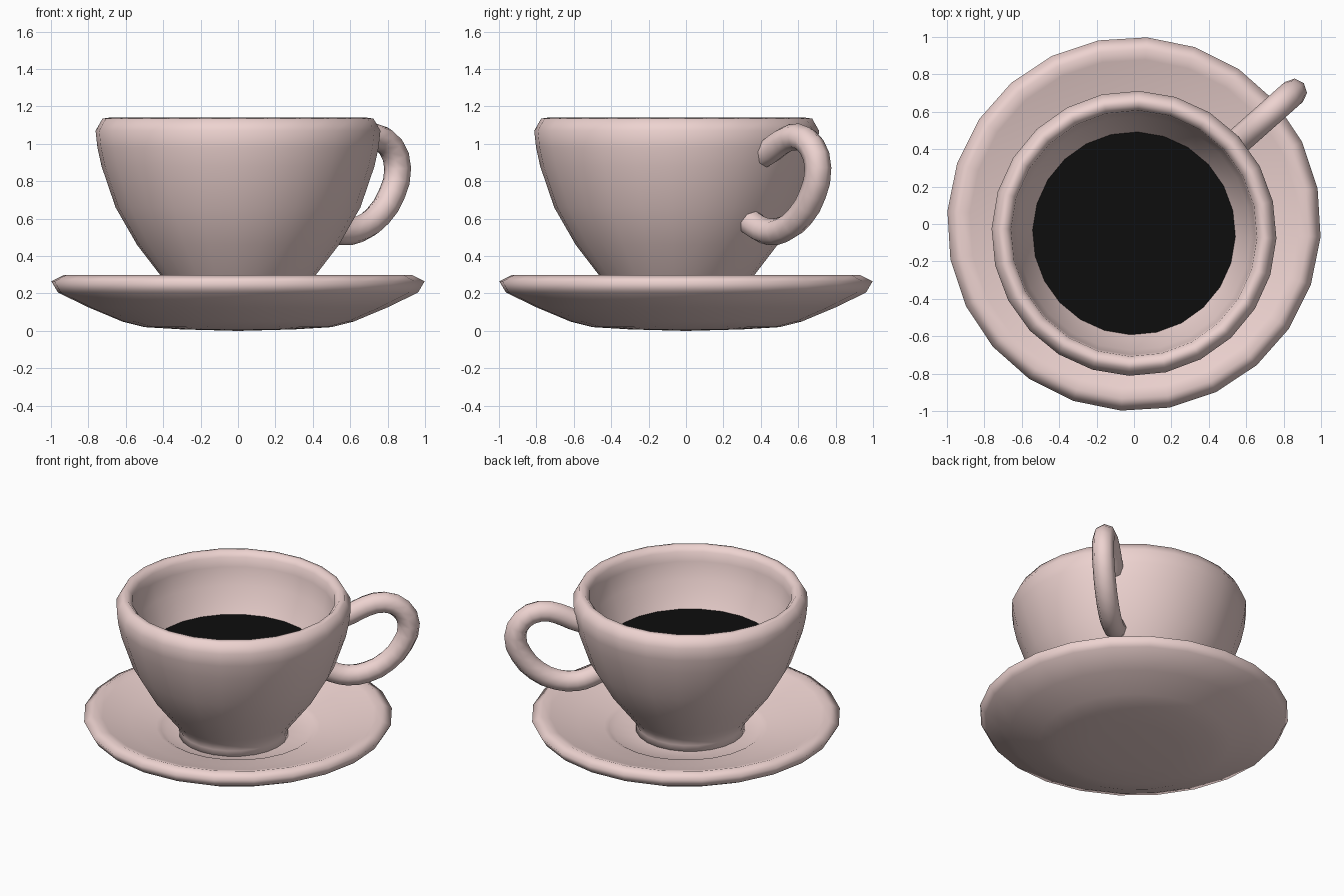
import bpy, bmesh, math

if "Cube" in bpy.data.objects:
    bpy.data.objects.remove(bpy.data.objects["Cube"])

SIDES = 24


def material(name, color):
    m = bpy.data.materials.new(name)
    m.diffuse_color = color
    m.use_nodes = True
    m.node_tree.nodes["Principled BSDF"].inputs["Base Color"].default_value = m.diffuse_color
    return m


pink = material("pink_glaze", (0.85, 0.65, 0.63, 1))
black = material("black_coffee", (0.004, 0.004, 0.004, 1))


def add_mesh(name, bm, mat):
    bmesh.ops.recalc_face_normals(bm, faces=bm.faces)
    me = bpy.data.meshes.new(name)
    bm.to_mesh(me)
    bm.free()
    me.materials.append(mat)
    for p in me.polygons:
        p.use_smooth = True
    ob = bpy.data.objects.new(name, me)
    bpy.context.collection.objects.link(ob)
    return ob


def lathe(name, profile, mat, y=0.0, turn=11.0):
    """Revolve (radius, z) points around a vertical axis at (0, y)."""
    bm = bmesh.new()
    rings = []
    for r, z in profile:
        n = SIDES if r > 0 else 1
        ring = []
        for i in range(n):
            a = math.radians(turn) + math.tau * i / SIDES
            ring.append(bm.verts.new((r * math.cos(a), y + r * math.sin(a), z)))
        rings.append(ring)
    for lo, hi in zip(rings, rings[1:]):
        for i in range(SIDES):
            j = (i + 1) % SIDES
            quad = [lo[i % len(lo)], lo[j % len(lo)], hi[j % len(hi)], hi[i % len(hi)]]
            bm.faces.new(list(dict.fromkeys(quad)))
    return add_mesh(name, bm, mat)


# Saucer: underside, rolled rim, sloping top with a shallow well
lathe("saucer", [(0, 0), (0.30, 0.008), (0.50, 0.02), (0.62, 0.05), (0.80, 0.125),
                 (0.965, 0.205), (1.0, 0.265), (0.935, 0.298), (0.88, 0.28),
                 (0.70, 0.225), (0.53, 0.187), (0.50, 0.178), (0.465, 0.155),
                 (0.30, 0.15), (0, 0.15)], pink)

# Cup: foot, outer wall, rounded lip, inner wall and floor
CUP_Y = -0.05
lathe("cup", [(0, 0.14), (0.355, 0.14), (0.35, 0.19), (0.37, 0.24), (0.417, 0.30),
              (0.54, 0.46), (0.655, 0.66), (0.73, 0.88), (0.752, 0.98), (0.762, 1.07),
              (0.725, 1.135), (0.69, 1.14), (0.658, 1.105), (0.65, 1.04), (0.625, 0.92),
              (0.54, 0.745), (0.44, 0.56), (0.30, 0.40), (0, 0.37)],
      pink, CUP_Y, 13)

# Coffee surface
lathe("coffee", [(0.543, 0.75), (0, 0.75)], black, CUP_Y, 13)

# Handle: round tube swept in a vertical plane through the cup axis
path = [(0.68, 0.935), (0.76, 0.965), (0.86, 1.015), (0.98, 1.037), (1.09, 0.985),
        (1.14, 0.87), (1.10, 0.735), (1.0, 0.615), (0.87, 0.545), (0.74, 0.53),
        (0.65, 0.555), (0.58, 0.59)]
cu = bpy.data.curves.new("handle_path", 'CURVE')
cu.dimensions = '3D'
cu.bevel_depth = 0.072
cu.bevel_resolution = 2
cu.resolution_u = 2
cu.use_fill_caps = True
sp = cu.splines.new('BEZIER')
sp.bezier_points.add(len(path) - 1)
ang = math.radians(41.5)
for p, (d, z) in zip(sp.bezier_points, path):
    p.co = (d * math.cos(ang), CUP_Y + d * math.sin(ang), z)
    p.handle_left_type = p.handle_right_type = 'AUTO'
tube = bpy.data.objects.new("handle_path", cu)
bpy.context.collection.objects.link(tube)
bpy.context.view_layer.update()
dg = bpy.context.evaluated_depsgraph_get()
me = bpy.data.meshes.new_from_object(tube.evaluated_get(dg))
bm = bmesh.new()
bm.from_mesh(me)
bpy.data.objects.remove(tube)
add_mesh("handle", bm, pink)
